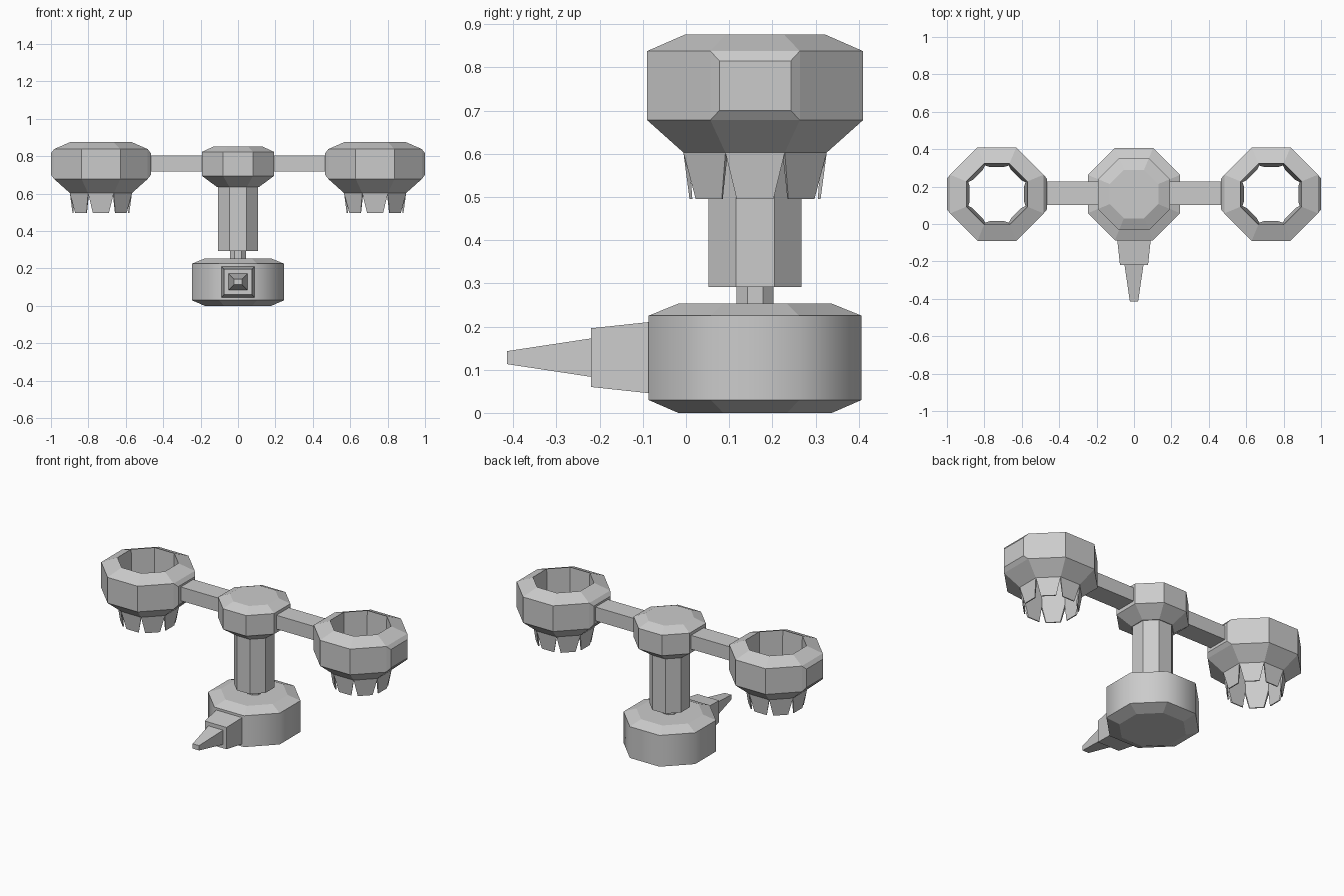
import bpy, bmesh, math
from mathutils import Vector

cube = bpy.data.objects.get("Cube")
if cube:
    bpy.data.objects.remove(cube, do_unlink=True)

AXIS_Y = 0.16
ARM_Z = 0.758
CUP_X = 0.733
SIDES = 8

grey = bpy.data.materials.new("plain grey")
grey.use_nodes = True
grey.diffuse_color = (0.6, 0.6, 0.6, 1)
grey.node_tree.nodes["Principled BSDF"].inputs["Base Color"].default_value = (0.6, 0.6, 0.6, 1)


def finish(name, bm):
    bmesh.ops.recalc_face_normals(bm, faces=bm.faces)
    mesh = bpy.data.meshes.new(name)
    bm.to_mesh(mesh)
    bm.free()
    mesh.materials.append(grey)
    obj = bpy.data.objects.new(name, mesh)
    bpy.context.collection.objects.link(obj)
    return obj


def bridge(bm, a, b):
    n = len(a)
    return [bm.faces.new((a[i], a[(i + 1) % n], b[(i + 1) % n], b[i])) for i in range(n)]


def octagon(bm, cx, flat_radius, z):
    """Ring of eight points with flat sides facing the main axes."""
    r = flat_radius / math.cos(math.pi / SIDES)
    angles = [(i + 0.5) * math.tau / SIDES for i in range(SIDES)]
    return [bm.verts.new((cx + r * math.cos(a), AXIS_Y + r * math.sin(a), z)) for a in angles]


def octagonal_solid(name, profile, smooth_wall=False):
    bm = bmesh.new()
    rings = [octagon(bm, 0, r, z) for r, z in profile]
    for low, high in zip(rings, rings[1:]):
        for face in bridge(bm, low, high):
            face.normal_update()
            face.smooth = smooth_wall and abs(face.normal.z) < 0.01
    bm.faces.new(rings[0])
    bm.faces.new(rings[-1])
    return finish(name, bm)


def tapered_box(name, start, end, axis, start_half, end_half):
    """Box along x or y whose rectangular ends have their own half sizes."""
    bm = bmesh.new()
    across = Vector((0, 1, 0)) if axis == "x" else Vector((1, 0, 0))
    up = Vector((0, 0, 1))
    rings = []
    for centre, (w, h) in ((start, start_half), (end, end_half)):
        rings.append([bm.verts.new(Vector(centre) + across * w * s + up * h * t)
                      for s, t in ((-1, -1), (1, -1), (1, 1), (-1, 1))])
    bridge(bm, *rings)
    for ring in rings:
        bm.faces.new(ring)
    return finish(name, bm)


def open_cup(name, cx):
    """Hollow bowl, open at both ends, with pointed flaps below its rim."""
    bm = bmesh.new()
    profile = [(0.166, 0.603), (0.25, 0.678), (0.25, 0.838), (0.163, 0.876), (0.153, 0.603)]
    rings = [octagon(bm, cx, r, z) for r, z in profile]
    for a, b in zip(rings, rings[1:]):
        bridge(bm, a, b)
    rim = bridge(bm, rings[-1], rings[0])
    centre = Vector((cx, AXIS_Y, 0))

    # Flaps: each rim segment drawn down to a narrower tip
    for face in bmesh.ops.extrude_discrete_faces(bm, faces=rim)["faces"]:
        mid = face.calc_center_median()
        out = Vector((mid.x, mid.y, 0)) - centre
        out.normalize()
        side = Vector((-out.y, out.x, 0))
        for v in face.verts:
            rel = v.co - mid
            v.co = (mid + side * rel.dot(side) * 0.62
                    + out * (rel.dot(out) * 0.5 - 0.011))
            v.co.z = 0.495

    # Raised pads on the two faces in line with the arms
    for face in list(bm.faces):
        c = face.calc_center_median()
        if abs(abs(c.x - cx) - 0.25) < 0.002:
            sign = math.copysign(1, c.x - cx)
            pad = bmesh.ops.extrude_discrete_faces(bm, faces=[face])["faces"][0]
            for v in pad.verts:
                v.co.y = c.y + (v.co.y - c.y) * 0.8
                v.co.z = c.z + (v.co.z - c.z) * 0.72
                v.co.x += 0.017 * sign
    return finish(name, bm)


# Base, neck, column and hub stacked on one axis
octagonal_solid("base", [(0.178, 0), (0.247, 0.03), (0.247, 0.225), (0.178, 0.253)], True)
octagonal_solid("neck", [(0.043, 0.24), (0.043, 0.3)])
octagonal_solid("column", [(0.108, 0.292), (0.108, 0.65)])
octagonal_solid("hub", [(0.112, 0.635), (0.193, 0.695), (0.193, 0.823), (0.13, 0.852)])

# Arms and cups on both sides
for label, s in (("left", 1), ("right", -1)):
    tapered_box(label + "_arm", (s * 0.18, AXIS_Y + 0.004, ARM_Z + 0.003),
                (s * 0.475, AXIS_Y + 0.004, ARM_Z + 0.003), "x", (0.062, 0.043), (0.062, 0.043))
    open_cup(label + "_cup", s * CUP_X)

# Stepped spout at the front of the base
tapered_box("spout_block", (0, -0.08, 0.128), (0, -0.22, 0.128), "y", (0.09, 0.083), (0.075, 0.068))
tapered_box("spout_tip", (0, -0.21, 0.128), (0, -0.415, 0.128), "y", (0.052, 0.046), (0.022, 0.015))
